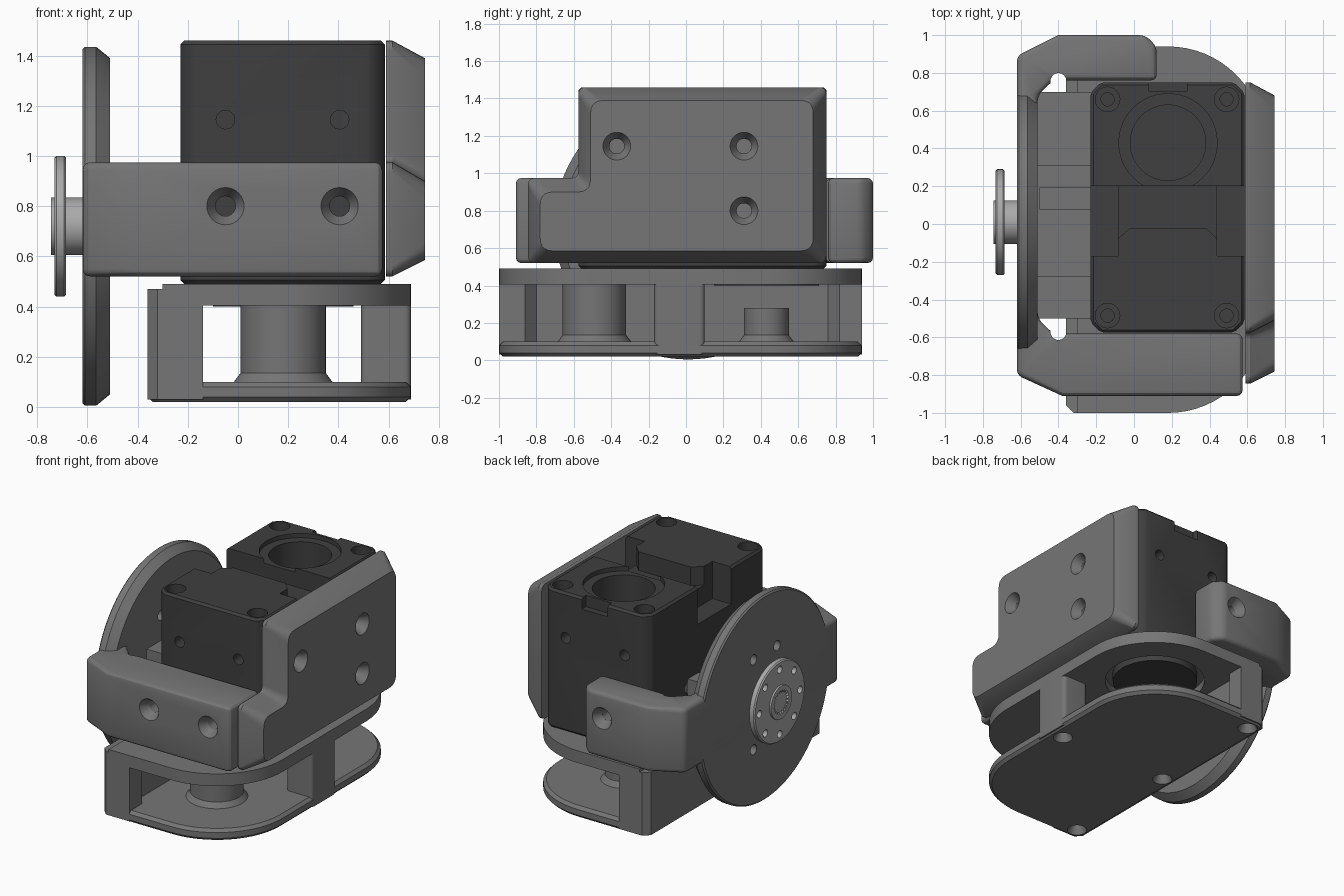
import bpy, bmesh
from math import sin, cos, pi
from mathutils import Vector

if "Cube" in bpy.data.objects:
    bpy.data.objects.remove(bpy.data.objects["Cube"])


def material(name, v):
    m = bpy.data.materials.new(name)
    m.diffuse_color = (v, v, v, 1)
    m.use_nodes = True
    m.node_tree.nodes["Principled BSDF"].inputs["Base Color"].default_value = m.diffuse_color
    return m


GREY, DARK, STEEL = material("grey", 0.18), material("dark", 0.05), material("steel", 0.4)


def finish(name, bm, mat):
    bmesh.ops.recalc_face_normals(bm, faces=bm.faces)
    me = bpy.data.meshes.new(name)
    bm.to_mesh(me)
    bm.free()
    ob = bpy.data.objects.new(name, me)
    bpy.context.collection.objects.link(ob)
    me.materials.append(mat)
    return ob


def loft(name, rings, mat=GREY):
    bm = bmesh.new()
    vs = [[bm.verts.new(p) for p in r] for r in rings]
    n = len(vs[0])
    for a, b in zip(vs, vs[1:]):
        for i in range(n):
            bm.faces.new((a[i], a[(i + 1) % n], b[(i + 1) % n], b[i]))
    bm.faces.new(vs[0][::-1])
    bm.faces.new(vs[-1])
    return finish(name, bm, mat)


def prism(name, pts, z0, z1, mat=GREY):
    return loft(name, [[(x, y, z) for x, y in pts] for z in (z0, z1)], mat)


def box(name, x0, x1, y0, y1, z0, z1, mat=GREY):
    return prism(name, [(x0, y0), (x1, y0), (x1, y1), (x0, y1)], z0, z1, mat)


def cone(name, p0, p1, r0, r1=None, mat=GREY, seg=48):
    p0, p1 = Vector(p0), Vector(p1)
    q = (p1 - p0).to_track_quat('Z', 'Y')
    return loft(name, [[p + q @ Vector((r * cos(2 * pi * i / seg), r * sin(2 * pi * i / seg), 0))
                        for i in range(seg)]
                       for p, r in ((p0, r0), (p1, r0 if r1 is None else r1))], mat)


def fillet(pts, r, n=5):
    out = []
    for i, p in enumerate(pts):
        p = Vector(p)
        a = p + (Vector(pts[i - 1]) - p).normalized() * r
        b = p + (Vector(pts[(i + 1) % len(pts)]) - p).normalized() * r
        for k in range(n + 1):
            t = k / n
            out.append(tuple(a * (1 - t) ** 2 + p * 2 * t * (1 - t) + b * t * t))
    return out


def apply(ob, mod):
    bpy.context.view_layer.objects.active = ob
    bpy.ops.object.modifier_apply(modifier=mod.name)


def bevel(ob, w, seg=1, angle=0.6):
    m = ob.modifiers.new("bevel", 'BEVEL')
    m.width, m.segments, m.limit_method, m.angle_limit = w, seg, 'ANGLE', angle
    apply(ob, m)


def cut(ob, cutters):
    for c in cutters:
        m = ob.modifiers.new("cut", 'BOOLEAN')
        m.operation, m.solver, m.object = 'DIFFERENCE', 'EXACT', c
        apply(ob, m)
        bpy.data.objects.remove(c)


def screw(p, inward, depth, r=0.04, head=0.08):
    # countersunk screw hole entering a face at p
    p, d = Vector(p), Vector(inward)
    return [cone("hole", p - d * 0.05, p + d * depth, r, seg=24),
            cone("sink", p - d * 0.01, p + d * 0.06, head, r, seg=32)]


# motor body with chamfered corners, bearing bore and stepped top recess
L, R, F, B, c = -0.23, 0.585, -0.575, 0.75, 0.055
body = prism("motor_body", [(L + c, F), (R - c, F), (R, F + c), (R, B - c), (R - c, B),
                            (L + c, B), (L, B - c), (L, F + c)], 0.49, 1.46, DARK)
bevel(body, 0.015)
cut(body, [box("c", -0.4, -0.085, -0.17, 0.2, 1.2, 1.6),
           box("c", 0.44, 0.7, -0.17, 0.2, 1.2, 1.6),
           prism("c", [(-0.1, 0.2), (-0.1, -0.09), (-0.02, -0.02), (0.38, -0.02),
                       (0.45, -0.09), (0.45, 0.2)], 1.33, 1.6),
           box("c", 0.08, 0.28, 0.705, 0.9, 1.38, 1.6),
           cone("c", (0.18, 0.43, 1.43), (0.18, 0.43, 1.6), 0.26),
           cone("c", (0.18, 0.43, 0.95), (0.18, 0.43, 1.6), 0.2)])
for x in (-0.14, 0.49):
    for y in (-0.485, 0.66):
        cut(body, [cone("c", (x, y, 1.40), (x, y, 1.6), 0.065, seg=24),
                   cone("c", (x, y, 1.25), (x, y, 1.6), 0.035, seg=24)])
for x in (-0.05, 0.405):
    for y, s in ((F, 1), (B, -1)):
        cut(body, [cone("c", (x, y - s * 0.1, 1.145), (x, y + s * 0.1, 1.145), 0.037, seg=24)])
for y in (-0.37, 0.31):
    cut(body, [cone("c", (-0.4, y, 0.8), (-0.15, y, 0.8), 0.037, seg=24)])

# U shaped bracket wrapping the motor
frame = prism("bracket_arms", [(-0.62, -0.8), (-0.38, -0.91), (0.575, -0.91), (0.575, -0.58),
                               (-0.43, -0.58), (-0.51, -0.5), (-0.51, 0.68), (-0.43, 0.76),
                               (0.12, 0.76), (0.12, 0.94), (0.06, 1.0), (-0.4, 1.0), (-0.62, 0.89)],
              0.52, 0.975)
bevel(frame, 0.03, 3, 0.7)
for y in (-0.572, 0.757):
    cut(frame, [cone("c", (-0.4, y, 0.4), (-0.4, y, 1.2), 0.042, seg=24)])
for h in (screw((-0.05, -0.91, 0.8), (0, 1, 0), 0.5), screw((0.405, -0.91, 0.8), (0, 1, 0), 0.5),
          screw((-0.05, 1.0, 0.8), (0, -1, 0), 0.4)):
    cut(frame, h)
box("bracket_floor", -0.55, -0.225, -0.5, 0.7, 0.53, 0.6)
pad = box("bracket_pad", -0.55, -0.225, -0.28, 0.31, 0.55, 0.86)
cut(pad, [box("c", -0.5, -0.1, 0.08, 0.19, 0.65, 1.0)])

# round side disc, bevelled on its inner rim
hy, hz = 0.01, 0.72
disc = loft("side_disc", [[(x, hy + r * cos(2 * pi * i / 96), hz + r * sin(2 * pi * i / 96))
                           for i in range(96)]
                          for x, r in ((-0.62, 0.705), (-0.61, 0.715), (-0.565, 0.715), (-0.51, 0.67))])
for k in range(8):
    a = pi / 4 * k + pi / 8
    y, z = hy + 0.34 * cos(a), hz + 0.34 * sin(a)
    cut(disc, [cone("c", (-0.7, y, z), (-0.4, y, z), 0.035, seg=20)])

# steel output flange
flange = cone("output_flange", (-0.732, hy, hz), (-0.685, hy, hz), 0.28, mat=STEEL, seg=64)
bevel(flange, 0.008)
for k in range(8):
    a = pi / 4 * k
    y, z = hy + 0.225 * cos(a), hz + 0.225 * sin(a)
    cut(flange, [cone("c", (-0.8, y, z), (-0.6, y, z), 0.025, seg=16)])
neck = cone("output_neck", (-0.745, hy, hz), (-0.6, hy, hz), 0.115, mat=STEEL)
spline = [(-0.8, hy + r * cos(pi * i / 20), hz + r * sin(pi * i / 20))
          for i in range(40) for r in (0.085 if i % 2 else 0.07,)]
cut(neck, [loft("c", [spline, [(-0.65, p[1], p[2]) for p in spline]])])

# right cover plate with sloped rim
outer = fillet([(-0.845, 0.52), (0.75, 0.52), (0.75, 1.46), (-0.575, 1.46),
                (-0.575, 0.975), (-0.845, 0.975)], 0.04)
inner = fillet([(-0.78, 0.585), (0.68, 0.585), (0.68, 1.39), (-0.51, 1.39),
                (-0.51, 0.9), (-0.78, 0.9)], 0.07)
cover = loft("right_cover", [[(x, y, z) for y, z in o]
                             for x, o in ((0.59, outer), (0.615, outer), (0.745, inner))])
for y, z in ((-0.37, 1.145), (0.31, 1.145), (0.31, 0.8)):
    cut(cover, screw((0.745, y, z), (-1, 0, 0), 0.14))

# base: two D shaped plates joined by a back wall, a post and a pillar
fy, by, px, r = -0.49, 0.43, 0.18, 0.51
outline = [(px + r * cos(t), fy + r * sin(t)) for t in [-pi / 2 + pi / 32 * i for i in range(17)]]
outline += [(px + r * cos(t), by + r * sin(t)) for t in [pi / 32 * i for i in range(17)]]
outline += [(-0.32, 0.94), (-0.36, 0.9), (-0.36, -0.96), (-0.32, -1.0)]
top = prism("base_top_plate", outline, 0.405, 0.49)
cut(top, [cone("c", (px, by, 0.3), (px, by, 0.46), 0.33),
          prism("c", [(-0.5, -1.2), (-0.3, -1.2), (-0.3, 1.2), (-0.5, 1.2)], 0.47, 0.6)])
bottom = prism("base_bottom_plate", outline, 0.02, 0.1)
bevel(bottom, 0.02, 1, 0.9)
wall = prism("base_wall", [(-0.36, -0.96), (-0.32, -1.0), (-0.14, -1.0), (-0.14, -0.86), (-0.2, -0.8),
                           (-0.2, 0.76), (-0.14, 0.82), (-0.14, 0.94), (-0.32, 0.94), (-0.36, 0.9)],
             0.03, 0.47)
post = prism("base_post", fillet([(0.49, -0.17), (0.69, -0.17), (0.69, 0.1), (0.49, 0.1)], 0.03),
             0.03, 0.48)
for x, y in ((-0.27, 0.85), (-0.27, -0.03), (-0.27, -0.91), (0.59, -0.03)):
    for ob in (bottom, wall if x < 0 else post):
        cut(ob, screw((x, y, 0.02), (0, 0, 1), 0.15, 0.035, 0.07))
cone("base_pillar", (px, fy, 0.09), (px, fy, 0.42), 0.17)
cone("base_pillar_foot", (px, fy, 0.095), (px, fy, 0.135), 0.2, 0.17)
cone("pivot_stub", (px, by, 0.13), (px, by, 0.28), 0.12)
cone("pivot_foot", (px, by, 0.095), (px, by, 0.135), 0.15, 0.12)
cone("horn_disc", (px, by, 0.4), (px, by, 0.5), 0.28, mat=DARK)

# smooth shading with sharp edges kept
bpy.ops.object.select_all(action='SELECT')
bpy.ops.object.shade_smooth_by_angle(angle=0.5)
